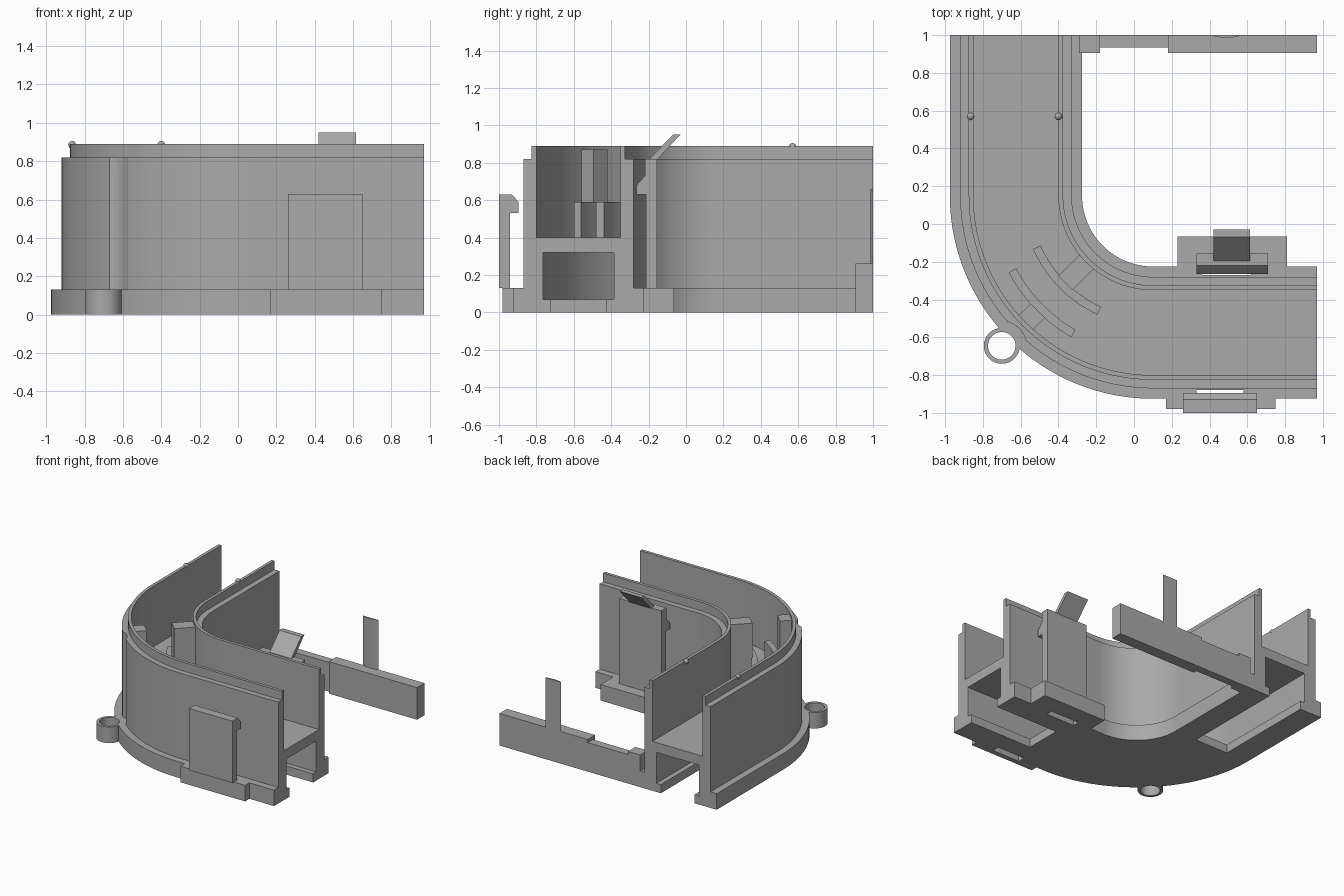
import bpy, bmesh, math
from mathutils import Vector

if "Cube" in bpy.data.objects:
    bpy.data.objects.remove(bpy.data.objects["Cube"])

grey = bpy.data.materials.new("plain grey")
grey.diffuse_color = (0.4, 0.4, 0.4, 1)
grey.use_nodes = True
grey.node_tree.nodes["Principled BSDF"].inputs["Base Color"].default_value = grey.diffuse_color

BEND = Vector((0.10, 0.15))   # centre of the bend
R = 0.725                     # radius of the duct centre line


def finish(name, bm, smooth=False):
    bmesh.ops.recalc_face_normals(bm, faces=bm.faces)
    me = bpy.data.meshes.new(name)
    bm.to_mesh(me)
    bm.free()
    ob = bpy.data.objects.new(name, me)
    bpy.context.collection.objects.link(ob)
    me.materials.append(grey)
    if smooth:
        shade(ob)
    return ob


def shade(ob):
    bpy.ops.object.select_all(action='DESELECT')
    bpy.context.view_layer.objects.active = ob
    ob.select_set(True)
    bpy.ops.object.shade_smooth_by_angle(angle=math.radians(30))


def loft(name, rings, smooth=False):
    """Join equal closed rings of points and cap both ends."""
    bm = bmesh.new()
    rows = [[bm.verts.new(p) for p in ring] for ring in rings]
    n = len(rows[0])
    for a, b in zip(rows, rows[1:]):
        for i in range(n):
            j = (i + 1) % n
            bm.faces.new((a[i], a[j], b[j], b[i]))
    bm.faces.new(rows[0])
    bm.faces.new(rows[-1])
    return finish(name, bm, smooth)


def box(name, x0, x1, y0, y1, z0, z1):
    pts = [(x0, y0), (x1, y0), (x1, y1), (x0, y1)]
    return prism(name, pts, z0, z1)


def prism(name, pts, z0, z1, smooth=False):
    return loft(name, [[(x, y, z) for x, y in pts] for z in (z0, z1)], smooth)


def prism_x(name, pts, x0, x1):
    return loft(name, [[(x, y, z) for y, z in pts] for x in (x0, x1)])


def circle(c, r, n=48):
    return [(c[0] + r * math.cos(2 * math.pi * i / n),
             c[1] + r * math.sin(2 * math.pi * i / n)) for i in range(n)]


def arc_stations(a0, a1, n):
    """Centre-line points and outward directions around the bend."""
    out = []
    for i in range(n + 1):
        a = math.radians(a0 + (a1 - a0) * i / n)
        d = Vector((math.cos(a), math.sin(a)))
        out.append((BEND + R * d, d))
    return out


def duct_path(x_end, y_end):
    s = arc_stations(270, 180, 40)
    if x_end > BEND.x:
        s.insert(0, (Vector((x_end, BEND.y - R)), Vector((0, -1))))
    if y_end > BEND.y:
        s.append((Vector((BEND.x - R, y_end)), Vector((-1, 0))))
    return s


def sweep(name, profile, stations):
    rings = [[(*(p + d * o), z) for o, z in profile] for p, d in stations]
    return loft(name, rings, True)


def cut(ob, cutter):
    m = ob.modifiers.new("cut", 'BOOLEAN')
    m.object = cutter
    m.operation = 'DIFFERENCE'
    m.solver = 'EXACT'
    bpy.context.view_layer.objects.active = ob
    bpy.ops.object.modifier_apply(modifier=m.name)


# Duct: walls with stepped rims, shelf, lower chamber and bottom flanges
half = [(0.15, 0), (0.35, 0), (0.35, 0.13), (0.295, 0.13), (0.295, 0.82),
        (0.25, 0.82), (0.25, 0.89), (0.225, 0.89), (0.225, 0.40)]
chamber = [(-0.15, 0.07), (-0.19, 0.07), (-0.19, 0.32),
           (0.19, 0.32), (0.19, 0.07), (0.15, 0.07)]
profile = half + [(-o, z) for o, z in reversed(half)] + chamber
duct = sweep("duct_body", profile, duct_path(0.97, 1.0))

# Floor that closes the chamber around the bend
sweep("bend_floor", [(-0.15, 0), (0.15, 0), (0.15, 0.07), (-0.15, 0.07)],
      duct_path(0.40, 0.15))

# Screw ring on the outside of the bend
SCREW = (-0.70, -0.645)
ring = prism("screw_ring", circle(SCREW, 0.095), 0, 0.13)

# Flange extensions that carry the clips
outer_base = box("outer_clip_base", 0.17, 0.75, -0.98, -0.92, 0, 0.13)
inner_base = box("inner_clip_base", 0.23, 0.81, -0.23, -0.065, 0, 0.13)

# Screw hole, head clearance and slots below the clip hooks
hole = prism("hole_cutter", circle(SCREW, 0.073), -0.1, 0.2)
clearance = prism("clearance_cutter", circle(SCREW, 0.13), 0.13, 0.95)
outer_slot = box("outer_slot_cutter", 0.33, 0.58, -0.94, -0.88, -0.1, 0.2)
inner_slot = box("inner_slot_cutter", 0.36, 0.62, -0.27, -0.215, -0.1, 0.2)
for ob, tools in ((duct, (hole, clearance, outer_slot, inner_slot)),
                  (ring, (hole,)),
                  (outer_base, (outer_slot,)),
                  (inner_base, (inner_slot,))):
    for tool in tools:
        cut(ob, tool)
for tool in (hole, clearance, outer_slot, inner_slot):
    bpy.data.objects.remove(tool)
shade(duct)
shade(ring)

# Hooked clips
prism_x("outer_clip", [(-1, 0.13), (-1, 0.63), (-0.93, 0.63), (-0.895, 0.59),
                       (-0.895, 0.53), (-0.94, 0.53), (-0.94, 0.13)], 0.26, 0.65)
prism_x("inner_clip", [(-0.155, 0.13), (-0.155, 0.82), (-0.22, 0.82),
                       (-0.22, 0.73), (-0.265, 0.68), (-0.265, 0.63),
                       (-0.215, 0.63), (-0.215, 0.13)], 0.33, 0.71)
prism_x("release_lever", [(-0.20, 0.815), (-0.155, 0.815),
                          (-0.03, 0.95), (-0.07, 0.95)], 0.42, 0.615)

# Curved vanes in the channel, each held by a stem from the nearest wall
d = Vector((-1, -1)).normalized()
t = Vector((1, -1)).normalized()
for side, r0, r1, a0, a1, s0, s1 in (("outer", 0.82, 0.865, 208, 240, 0.86, 0.96),
                                     ("inner", 0.65, 0.695, 204, 245, 0.49, 0.655)):
    sweep(side + "_vane", [(r0 - R, 0.39), (r1 - R, 0.39),
                           (r1 - R, 0.59), (r0 - R, 0.59)],
          arc_stations(a0, a1, 14))
    pts = [BEND + d * r + t * w for r, w in
           ((s0, -0.053), (s1, -0.053), (s1, 0.053), (s0, 0.053))]
    prism(side + "_vane_stem", pts, 0.39, 0.87)

# Latching bumps on the rims
for side, x in (("outer", -0.865), ("inner", -0.40)):
    bm = bmesh.new()
    bmesh.ops.create_uvsphere(bm, u_segments=16, v_segments=10, radius=0.02)
    bmesh.ops.translate(bm, verts=bm.verts, vec=(x, 0.57, 0.885))
    finish(side + "_rim_bump", bm, True)

# Cross arm at the back with a recessed middle and an upright tongue
box("arm_root", -0.29, -0.18, 0.905, 1.0, 0, 0.26)
box("arm_middle", -0.18, 0.18, 0.935, 1.0, 0, 0.235)
box("arm_end", 0.18, 0.97, 0.905, 1.0, 0, 0.26)
tongue = [(0.42, 1.0)] + [(0.49 + 0.07 * math.sin(u), 1.0 - 0.014 * math.cos(u))
                          for u in (-1.1, -0.55, 0, 0.55, 1.1)] + [(0.56, 1.0)]
prism("arm_tongue", tongue, 0.25, 0.66, True)
